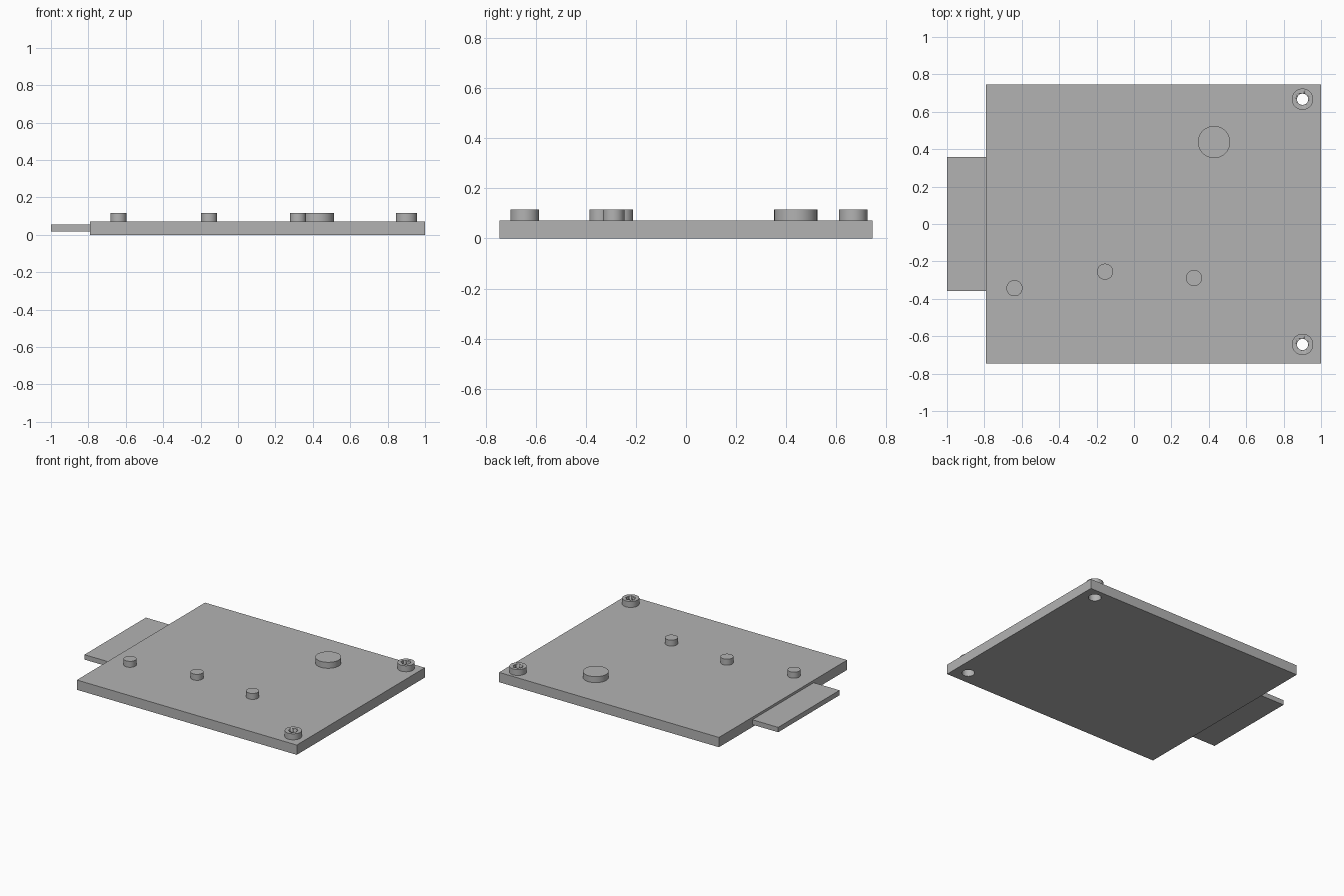
import bpy
import math

if "Cube" in bpy.data.objects:
    bpy.data.objects.remove(bpy.data.objects["Cube"])

PLATE_TOP = 0.072
STUD_TOP = 0.116

grey = bpy.data.materials.new("plain grey")
grey.use_nodes = True
grey.diffuse_color = (0.45, 0.45, 0.45, 1)
grey.node_tree.nodes["Principled BSDF"].inputs["Base Color"].default_value = (0.45, 0.45, 0.45, 1)


def box(name, x0, x1, half_y, z0, z1):
    bpy.ops.mesh.primitive_cube_add(size=1, location=((x0 + x1) / 2, 0, (z0 + z1) / 2))
    ob = bpy.context.object
    ob.name = name
    ob.scale = (x1 - x0, 2 * half_y, z1 - z0)
    bpy.ops.object.transform_apply(location=False, rotation=False, scale=True)
    ob.data.materials.append(grey)
    return ob


def disc(name, x, y, radius, z0, z1):
    bpy.ops.mesh.primitive_cylinder_add(vertices=64, radius=radius, depth=z1 - z0,
                                        location=(x, y, (z0 + z1) / 2))
    ob = bpy.context.object
    ob.name = name
    ob.data.materials.append(grey)
    bpy.ops.object.shade_smooth_by_angle(angle=math.radians(30))
    return ob


def cut(target, cutter):
    cutter.hide_render = True
    cutter.hide_viewport = True
    cutter.display_type = 'WIRE'
    mod = target.modifiers.new("hole", 'BOOLEAN')
    mod.operation = 'DIFFERENCE'
    mod.solver = 'EXACT'
    mod.object = cutter


# Main plate and the thin tab on its side
plate = box("base_plate", -0.79, 1.0, 0.745, 0, PLATE_TOP)
box("side_tab", -1.0, -0.79, 0.357, 0.018, 0.054)

# Screw bosses: wide bore in the plate, narrow bore in the collar
for side, y in (("front", -0.644), ("back", 0.667)):
    boss = disc(side + "_screw_boss", 0.901, y, 0.057, PLATE_TOP, STUD_TOP)
    cut(boss, disc(side + "_narrow_bore_cutter", 0.901, y, 0.03, 0.05, 0.15))
    cut(plate, disc(side + "_wide_bore_cutter", 0.901, y, 0.043, -0.05, PLATE_TOP + 0.02))

# Round studs on top
disc("large_stud", 0.428, 0.438, 0.086, PLATE_TOP, STUD_TOP)
for name, x, y in (("left", 0.321, -0.289), ("middle", -0.155, -0.255), ("right", -0.639, -0.343)):
    disc(name + "_small_stud", x, y, 0.043, PLATE_TOP, STUD_TOP)
